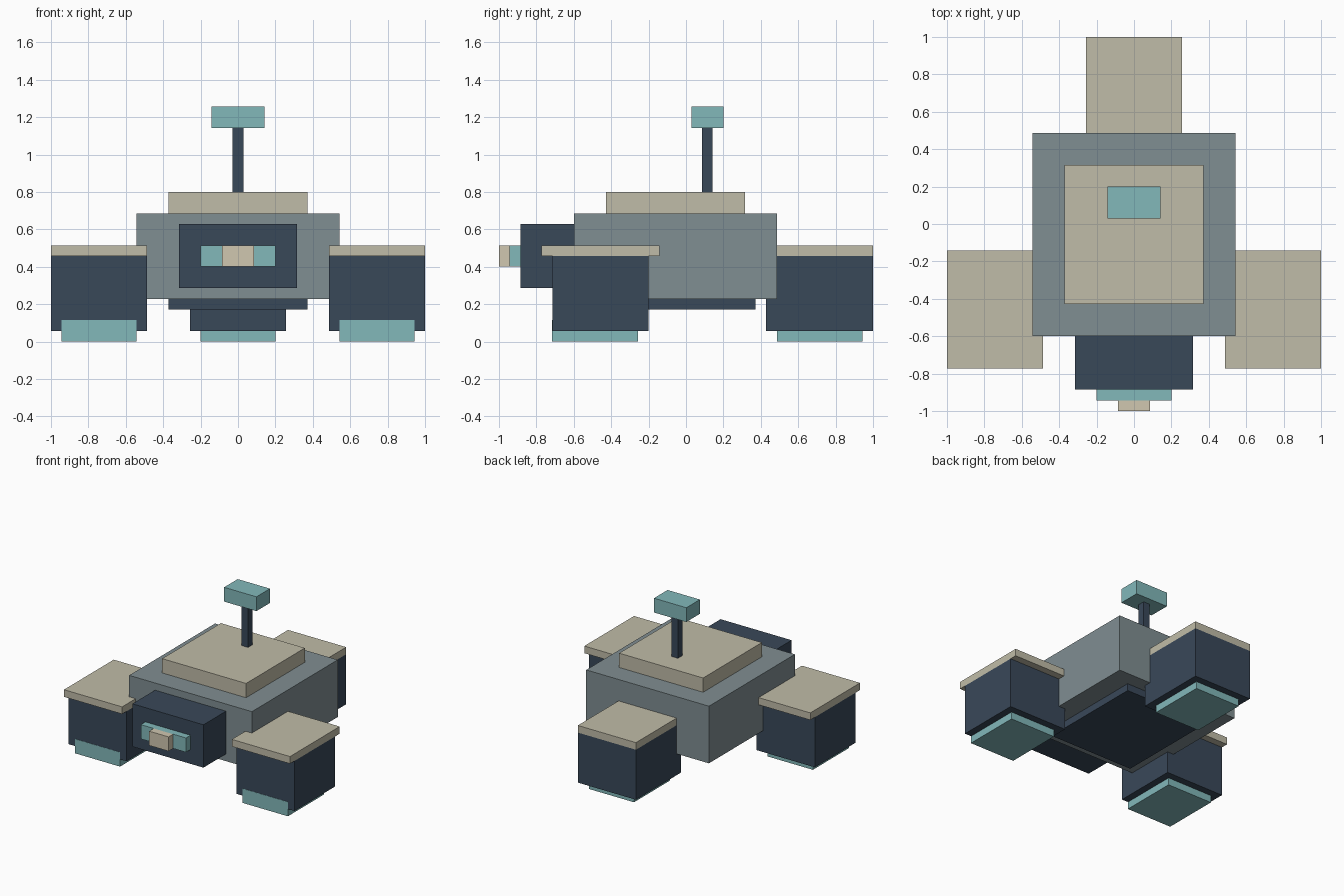
import bpy

if "Cube" in bpy.data.objects:
    bpy.data.objects.remove(bpy.data.objects["Cube"])

U = 2 / 35  # block size: the whole model sits on a 35-block grid


def linear(c):
    c /= 255
    return c / 12.92 if c <= 0.04045 else ((c + 0.055) / 1.055) ** 2.4


def material(name, r, g, b):
    m = bpy.data.materials.new(name)
    m.diffuse_color = (linear(r), linear(g), linear(b), 1)
    m.use_nodes = True
    m.node_tree.nodes["Principled BSDF"].inputs["Base Color"].default_value = m.diffuse_color
    return m


NAVY = material("navy", 57, 72, 89)
GREY = material("blue_grey", 128, 142, 146)
BEIGE = material("beige", 192, 188, 168)
SAND = material("sand", 208, 199, 176)
TEAL = material("teal", 130, 184, 186)


def box(name, x, y, z, mat):
    """Box from (min, max) ranges given in blocks."""
    ranges = (x, y, z)
    bpy.ops.mesh.primitive_cube_add(size=1, location=[(a + b) / 2 * U for a, b in ranges])
    ob = bpy.context.object
    ob.name = name
    ob.scale = [(b - a) * U for a, b in ranges]
    bpy.ops.object.transform_apply(location=False, rotation=False, scale=True)
    ob.data.materials.append(mat)
    return ob


def mid(half):
    return (-half, half)


# Body with deck on top and belly plate below
box("body", mid(9.5), (-10.5, 8.5), (4, 12), GREY)
box("deck", mid(6.5), (-7.5, 5.5), (12, 14), BEIGE)
box("belly_plate", mid(6.5), (-8.5, 6.5), (3, 4), NAVY)

# Face
box("snout", mid(5.5), (-15.5, -10.5), (5, 11), NAVY)
box("visor", mid(3.5), (-16.5, -15.5), (7, 9), TEAL)
box("lens", mid(1.5), (-17.5, -16.5), (7, 9), SAND)

# Mast with sensor head
box("mast", mid(0.5), (1.5, 2.5), (14, 20), NAVY)
box("sensor_head", mid(2.5), (0.5, 3.5), (20, 22), TEAL)


def leg(name, x, y, lid_y, foot_y):
    box(name + "_leg", x, y, (1, 8), NAVY)
    box(name + "_leg_lid", x, lid_y, (8, 9), BEIGE)
    box(name + "_foot", (x[0] + 1, x[1] - 1), foot_y, (0, 2), TEAL)


# Two front legs (foot toe just proud of the leg) and one rear leg
for side, x in (("left", (-17.5, -8.5)), ("right", (8.5, 17.5))):
    leg("front_" + side, x, (-12.5, -3.5), (-13.5, -2.5), (-12.53, -4.5))
leg("rear", mid(4.5), (7.5, 17.5), (7.5, 17.5), (8.5, 16.5))
